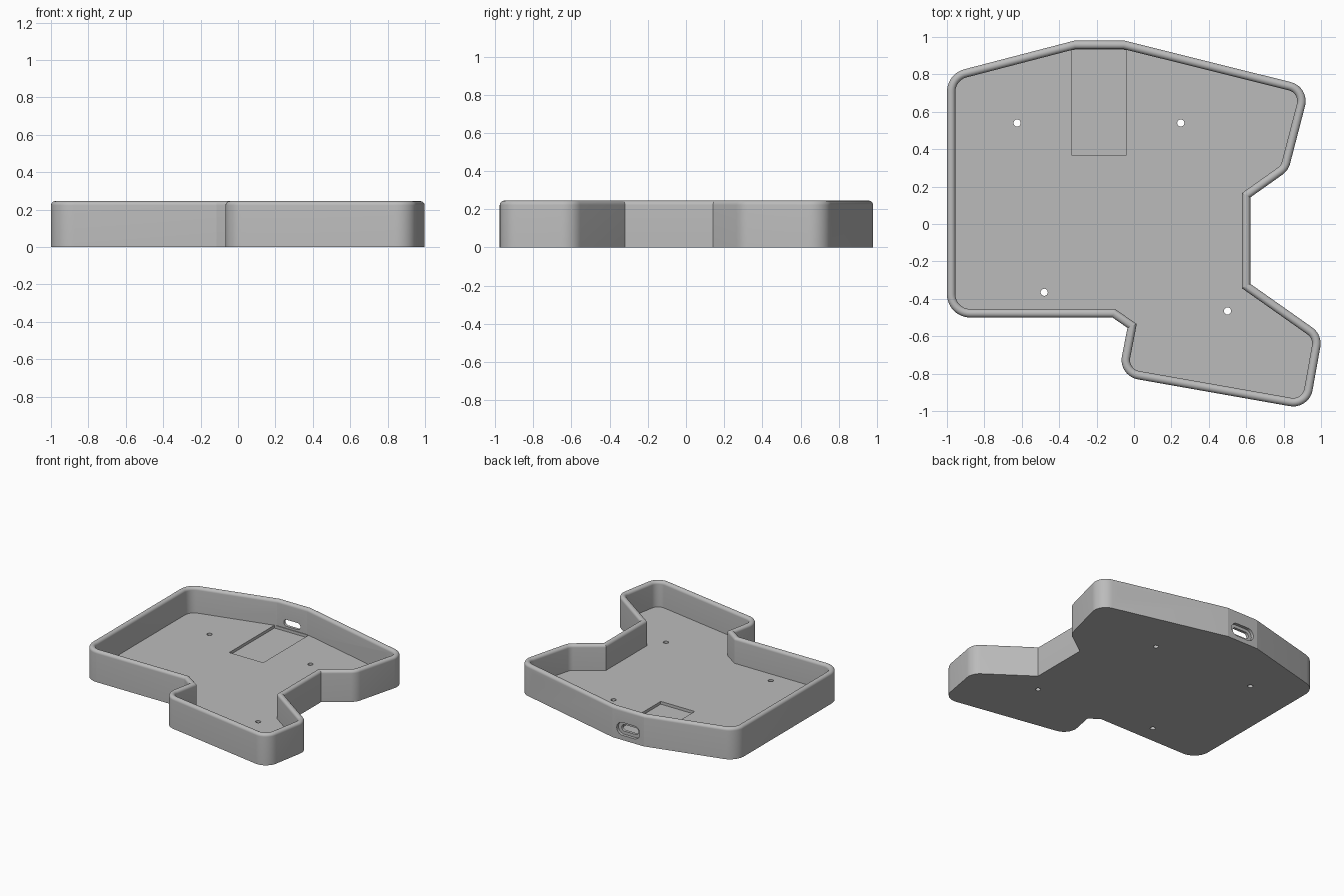
import bpy, bmesh, math
from mathutils import Matrix, Vector

if "Cube" in bpy.data.objects:
    bpy.data.objects.remove(bpy.data.objects["Cube"])

WALL, FLOOR, HEIGHT = 0.045, 0.045, 0.245
RIM = WALL / 2
ARC = 10

# Outline corners, counter-clockwise: x, y, corner radius (0 = sharp)
CORNERS = [
    (-1.0, -0.5, 0.125), (-0.115, -0.5, 0), (-0.035, -0.555, 0),
    (-0.085, -0.812, 0.105), (0.936, -0.992, 0.105), (1.008, -0.592, 0.105),
    (0.622, -0.32, 0), (0.622, 0.142, 0), (0.825, 0.286, 0.105),
    (0.941, 0.733, 0.105), (-0.05, 0.98, 0), (-0.32, 0.98, 0),
    (-1.0, 0.803, 0.125),
]

grey = bpy.data.materials.new("grey_plastic")
grey.diffuse_color = (0.5, 0.5, 0.5, 1)
grey.use_nodes = True
grey.node_tree.nodes["Principled BSDF"].inputs["Base Color"].default_value = grey.diffuse_color


def outline(inset):
    """Outline moved inward by inset, with its corners rounded."""
    pts = []
    n = len(CORNERS)
    for i, (x, y, r) in enumerate(CORNERS):
        c = Vector((x, y))
        d1 = (c - Vector(CORNERS[i - 1][:2])).normalized()
        d2 = (Vector(CORNERS[(i + 1) % n][:2]) - c).normalized()
        n1, n2 = Vector((-d1.y, d1.x)), Vector((-d2.y, d2.x))
        miter = (n1 + n2) / (1 + n1.dot(n2))
        if r == 0:
            pts.append(c + miter * inset)
            continue
        centre = c + miter * r
        start = math.atan2(-n1.y, -n1.x)
        turn = math.atan2(d1.x * d2.y - d1.y * d2.x, d1.dot(d2))
        for k in range(ARC + 1):
            a = start + turn * k / ARC
            pts.append(centre + Vector((math.cos(a), math.sin(a))) * (r - inset))
    return pts


def make_object(name, bm):
    bmesh.ops.recalc_face_normals(bm, faces=bm.faces)
    me = bpy.data.meshes.new(name)
    bm.to_mesh(me)
    bm.free()
    me.materials.append(grey)
    ob = bpy.data.objects.new(name, me)
    bpy.context.collection.objects.link(ob)
    return ob


def prism(name, profile, depth, matrix):
    """Closed 2D profile extruded by depth, centred, then placed."""
    bm = bmesh.new()
    face = bm.faces.new([bm.verts.new((x, y, -depth / 2)) for x, y in profile])
    out = bmesh.ops.extrude_face_region(bm, geom=[face])
    moved = [v for v in out["geom"] if isinstance(v, bmesh.types.BMVert)]
    bmesh.ops.translate(bm, verts=moved, vec=(0, 0, depth))
    bm.transform(matrix)
    return make_object(name, bm)


def stadium(length, height, seg=32):
    """Circle stretched sideways by straight runs."""
    r, run = height / 2, (length - height) / 2
    pts = []
    for side in (1, -1):
        for k in range(seg // 2 + (1 if run else 0)):
            a = math.pi * k / (seg // 2) + (-math.pi / 2 if side > 0 else math.pi / 2)
            pts.append((side * run + r * math.cos(a), r * math.sin(a)))
    return pts


# Tray: floor and walls lofted through one wall section with a round rim
section = [(0, 0)]
for k in range(17):
    a = math.pi * k / 16
    section.append((RIM - RIM * math.cos(a), HEIGHT - RIM + RIM * math.sin(a)))
section.append((WALL, FLOOR))

bm = bmesh.new()
rings = [[bm.verts.new((p.x, p.y, z)) for p in outline(d)] for d, z in section]
for lo, hi in zip(rings, rings[1:]):
    for i in range(len(lo)):
        j = (i + 1) % len(lo)
        bm.faces.new((lo[i], lo[j], hi[j], hi[i]))
bm.faces.new(rings[0][::-1])
bm.faces.new(rings[-1])
tray = make_object("case_tray", bm)

# Cutters
cutters = []
for x, y in ((-0.625, 0.54), (0.25, 0.54), (-0.48, -0.365), (0.5, -0.465)):
    cutters.append(prism("screw_hole", stadium(0.038, 0.038, 24), 0.3,
                         Matrix.Translation((x, y, 0))))

# Shallow pocket in the floor
cutters.append(prism("floor_pocket",
                     [(-0.335, 0.37), (-0.04, 0.37), (-0.04, 0.93), (-0.335, 0.93)],
                     0.1, Matrix.Translation((0, 0, FLOOR - 0.022 + 0.05))))

# Stepped port slot in the back wall
upright = Matrix.Rotation(math.pi / 2, 4, 'X')
cutters.append(prism("port_slot", stadium(0.145, 0.052), 0.2,
                     Matrix.Translation((-0.185, 0.96, 0.087)) @ upright))
cutters.append(prism("port_step", stadium(0.2, 0.1), 0.1,
                     Matrix.Translation((-0.185, 0.957 + 0.05, 0.087)) @ upright))

# Round socket hole, square to the sloping back wall
slope = math.atan2(0.733 - 0.98, 0.941 + 0.05)
cutters.append(prism("socket_hole", stadium(0.1, 0.1), 0.16,
                     Matrix.Translation((0.75, 0.765, 0.15))
                     @ Matrix.Rotation(slope, 4, 'Z') @ upright))

bpy.context.view_layer.objects.active = tray
tray.select_set(True)
for cutter in cutters:
    cutter.hide_render = True
    mod = tray.modifiers.new(cutter.name, 'BOOLEAN')
    mod.operation = 'DIFFERENCE'
    mod.solver = 'EXACT'
    mod.object = cutter
    bpy.ops.object.modifier_apply(modifier=mod.name)
for cutter in cutters:
    bpy.data.objects.remove(cutter, do_unlink=True)

bpy.ops.object.shade_smooth_by_angle(angle=math.radians(12.5))
